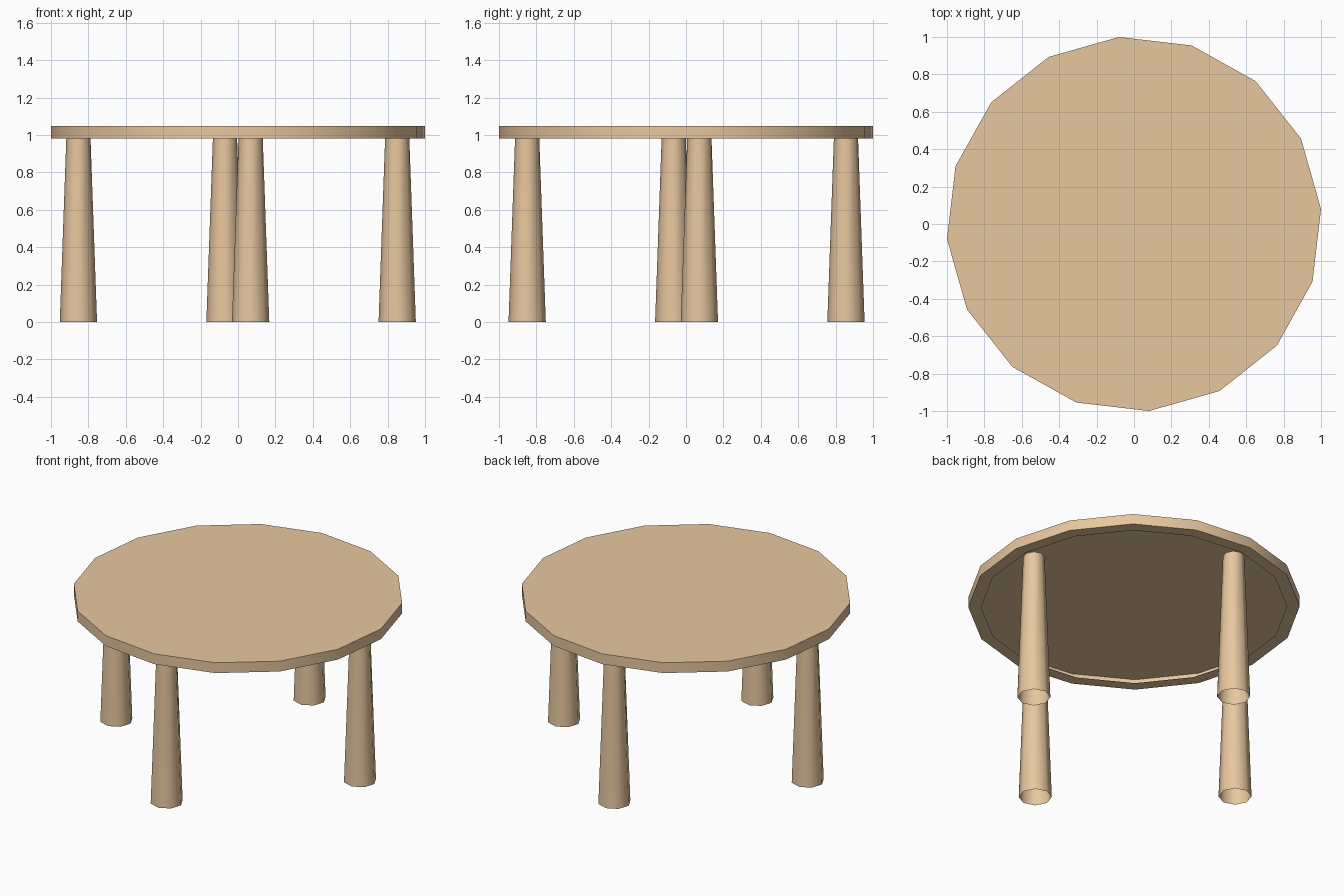
import bpy, bmesh, math

if "Cube" in bpy.data.objects:
    bpy.data.objects.remove(bpy.data.objects["Cube"])

TURN = math.radians(4.6)   # whole table is turned slightly
RIM = 0.98                 # lower edge of the top
TOP = 1.049

wood = bpy.data.materials.new("light_wood")
wood.diffuse_color = (0.807, 0.577, 0.348, 1)
wood.use_nodes = True
wood.node_tree.nodes["Principled BSDF"].inputs["Base Color"].default_value = wood.diffuse_color


def lathe(name, profile, sides, centre, smooth_angle, cap=False):
    """Low-poly turned part from (radius, z) points, optionally closed at the end."""
    bm = bmesh.new()
    rings = []
    for r, z in profile:
        rings.append([bm.verts.new((r * math.cos(TURN + math.tau * i / sides),
                                    r * math.sin(TURN + math.tau * i / sides), z))
                      for i in range(sides)])
    for a, b in zip(rings, rings[1:]):
        for i in range(sides):
            j = (i + 1) % sides
            bm.faces.new((a[i], a[j], b[j], b[i]))
    if cap:
        bm.faces.new(rings[-1])
    mesh = bpy.data.meshes.new(name)
    bm.to_mesh(mesh)
    bm.free()
    mesh.materials.append(wood)
    obj = bpy.data.objects.new(name, mesh)
    obj.location = centre
    bpy.context.collection.objects.link(obj)
    bpy.ops.object.select_all(action='DESELECT')
    obj.select_set(True)
    bpy.context.view_layer.objects.active = obj
    bpy.ops.object.shade_smooth_by_angle(angle=math.radians(smooth_angle))
    return obj


# Sixteen-sided hollow top with a flat flange around its open underside
lathe("table_top", [(0.925, RIM), (1.003, RIM), (1.003, TOP)],
      16, (0, 0, 0), 30, cap=True)

# Four tapered legs, open at the foot, ending level with the flange
for k, side in enumerate(("right", "back", "left", "front")):
    a = TURN + k * math.pi / 2
    lathe(side + "_leg", [(0.1, 0), (0.065, RIM)], 8,
          (0.855 * math.cos(a) - 0.001, 0.855 * math.sin(a) + 0.003, 0), 60)
